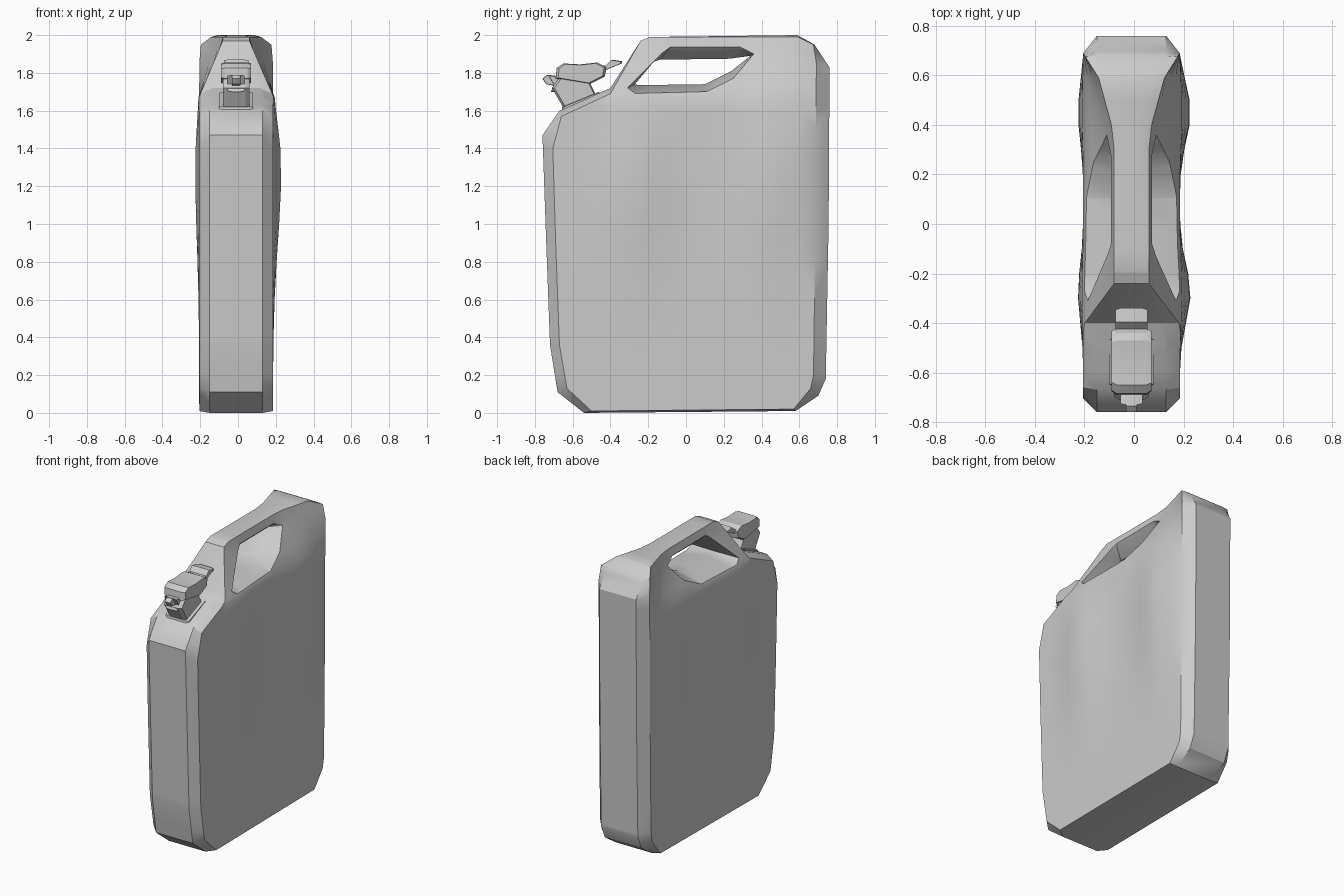
import bpy, bmesh, math
from mathutils import Vector

if "Cube" in bpy.data.objects:
    bpy.data.objects.remove(bpy.data.objects["Cube"])

CENTRE = -0.01

grey = bpy.data.materials.new("plain grey")
grey.use_nodes = True
grey.diffuse_color = (0.6, 0.6, 0.6, 1)
grey.node_tree.nodes["Principled BSDF"].inputs["Base Color"].default_value = (0.6, 0.6, 0.6, 1)


def loft(name, rings, shift=0.0):
    """Closed solid from rings of (y, z) points, each ring given with its x."""
    bm = bmesh.new()
    loops = [[bm.verts.new((x + shift, y, z)) for y, z in pts] for x, pts in rings]
    n = len(loops[0])
    for a, b in zip(loops, loops[1:]):
        for i in range(n):
            j = (i + 1) % n
            bm.faces.new((a[i], a[j], b[j], b[i]))
    bm.faces.new(loops[0][::-1])
    bm.faces.new(loops[-1])
    bmesh.ops.recalc_face_normals(bm, faces=bm.faces)
    mesh = bpy.data.meshes.new(name)
    bm.to_mesh(mesh)
    bm.free()
    obj = bpy.data.objects.new(name, mesh)
    bpy.context.collection.objects.link(obj)
    mesh.materials.append(grey)
    return obj


def smooth(obj, degrees):
    bpy.ops.object.select_all(action='DESELECT')
    obj.select_set(True)
    bpy.context.view_layer.objects.active = obj
    bpy.ops.object.shade_smooth_by_angle(angle=math.radians(degrees))


# Can body: outer outline on the rim, inset outline on the side panels
rim = [(-.54, 0), (-.68, .11), (-.72, .36), (-.74, .9), (-.76, 1.47), (-.67, 1.6),
       (-.40, 1.72), (-.24, 1.97), (-.19, 1.99), (.59, 2), (.68, 1.95), (.76, 1.83),
       (.755, 1), (.74, .18), (.70, .09), (.58, .01)]
panel = [(-.50, .01), (-.63, .13), (-.67, .36), (-.69, .9), (-.705, 1.4), (-.66, 1.57),
         (-.40, 1.69), (-.24, 1.97), (-.19, 1.99), (.59, 1.99), (.675, 1.95), (.69, 1.85),
         (.685, 1), (.675, .2), (.66, .13), (.57, .02)]
body = loft("can_body", [(-.195, panel), (-.14, rim), (.14, rim), (.195, panel)])

# Handle opening, flaring outwards on both sides
opening = [(-.31, 1.72), (-.27, 1.69), (.11, 1.70), (.25, 1.77), (.36, 1.90),
           (.28, 1.94), (-.08, 1.94), (-.12, 1.91)]
throat = [(-.27, 1.74), (-.25, 1.735), (.10, 1.74), (.24, 1.81), (.34, 1.89),
          (.23, 1.875), (-.14, 1.87), (-.17, 1.86)]
cutter = loft("handle_cutter", [(-.2, opening), (0, throat), (.2, opening)])
cutter.hide_render = True
cut = body.modifiers.new("handle_opening", 'BOOLEAN')
cut.operation = 'DIFFERENCE'
cut.solver = 'EXACT'
cut.object = cutter
bpy.context.view_layer.update()
graph = bpy.context.evaluated_depsgraph_get()
carved = bpy.data.meshes.new_from_object(body.evaluated_get(graph))
body.modifiers.clear()
body.data = carved
bpy.data.objects.remove(cutter)


def clamp(v):
    return max(0.0, min(1.0, v))


def slim(y, z):
    """Narrowing of the can towards the carrying handle."""
    back = 1 - .5 * clamp((y - .36) / .23) - .5 * clamp((y - .59) / .1)
    return 1 - .64 * clamp((z - 1.67) / .3) * back


def dent(y, z, side):
    """Soft outward swelling of the side panels."""
    swell = max(math.exp(-((y - c) / .16) ** 2) for c in (.45, -.28))
    height = math.exp(-((z - 1.3) / (.3 if z > 1.3 else .55)) ** 2)
    return (.045 if side > 0 else .022) * swell * height


# Cut a grid into the body, then shape its thickness
bm = bmesh.new()
bm.from_mesh(carved)
cuts = [((0, i / 10, 0), (0, 1, 0)) for i in range(-6, 7)]
cuts += [((0, 0, i / 5), (0, 0, 1)) for i in range(1, 8)]
cuts += [((0, 0, z), (0, 0, 1)) for z in (1.5, 1.6, 1.67, 1.76, 1.85, 1.92)]
for co, no in cuts:
    geom = bm.verts[:] + bm.edges[:] + bm.faces[:]
    bmesh.ops.bisect_plane(bm, geom=geom, plane_co=co, plane_no=no, dist=1e-5)
for v in bm.verts:
    x, y, z = v.co
    bulge = 0
    if abs(x) > .19 and -.66 < y < .66:
        bulge = math.copysign(dent(y, z, x), x)
    v.co.x = CENTRE + x * slim(y, z) + bulge
bm.to_mesh(carved)
bm.free()
carved.materials.clear()
carved.materials.append(grey)
smooth(body, 32)


def chamfered(name, pts, half, inset=.02, edge=.9):
    """Prism across x whose outline shrinks slightly at both ends."""
    mid = sum((Vector(p) for p in pts), Vector((0, 0))) / len(pts)
    small = [tuple(mid + (Vector(p) - mid) * edge) for p in pts]
    obj = loft(name, [(-half, small), (inset - half, pts), (half - inset, pts), (half, small)], CENTRE)
    smooth(obj, 25)
    return obj


# Pouring spout with its cap, lever and latch
chamfered("spout_flange", [(-.665, 1.56), (-.655, 1.62), (-.46, 1.70), (-.44, 1.66)], .09)
chamfered("spout_neck", [(-.64, 1.60), (-.71, 1.72), (-.66, 1.79), (-.47, 1.81),
                         (-.505, 1.74), (-.47, 1.67)], .07)
chamfered("spout_cap", [(-.69, 1.77), (-.685, 1.825), (-.65, 1.85), (-.56, 1.845), (-.47, 1.855),
                        (-.42, 1.83), (-.43, 1.78), (-.51, 1.74)], .08)
chamfered("cap_lever", [(-.46, 1.80), (-.46, 1.84), (-.425, 1.84), (-.395, 1.87),
                        (-.34, 1.862), (-.34, 1.85), (-.40, 1.825)], .065)
chamfered("latch_block", [(-.715, 1.70), (-.70, 1.74), (-.73, 1.79), (-.66, 1.78), (-.65, 1.70)], .045)
chamfered("latch_tab", [(-.74, 1.74), (-.76, 1.77), (-.735, 1.79), (-.68, 1.77), (-.69, 1.73)], .022, .006)
